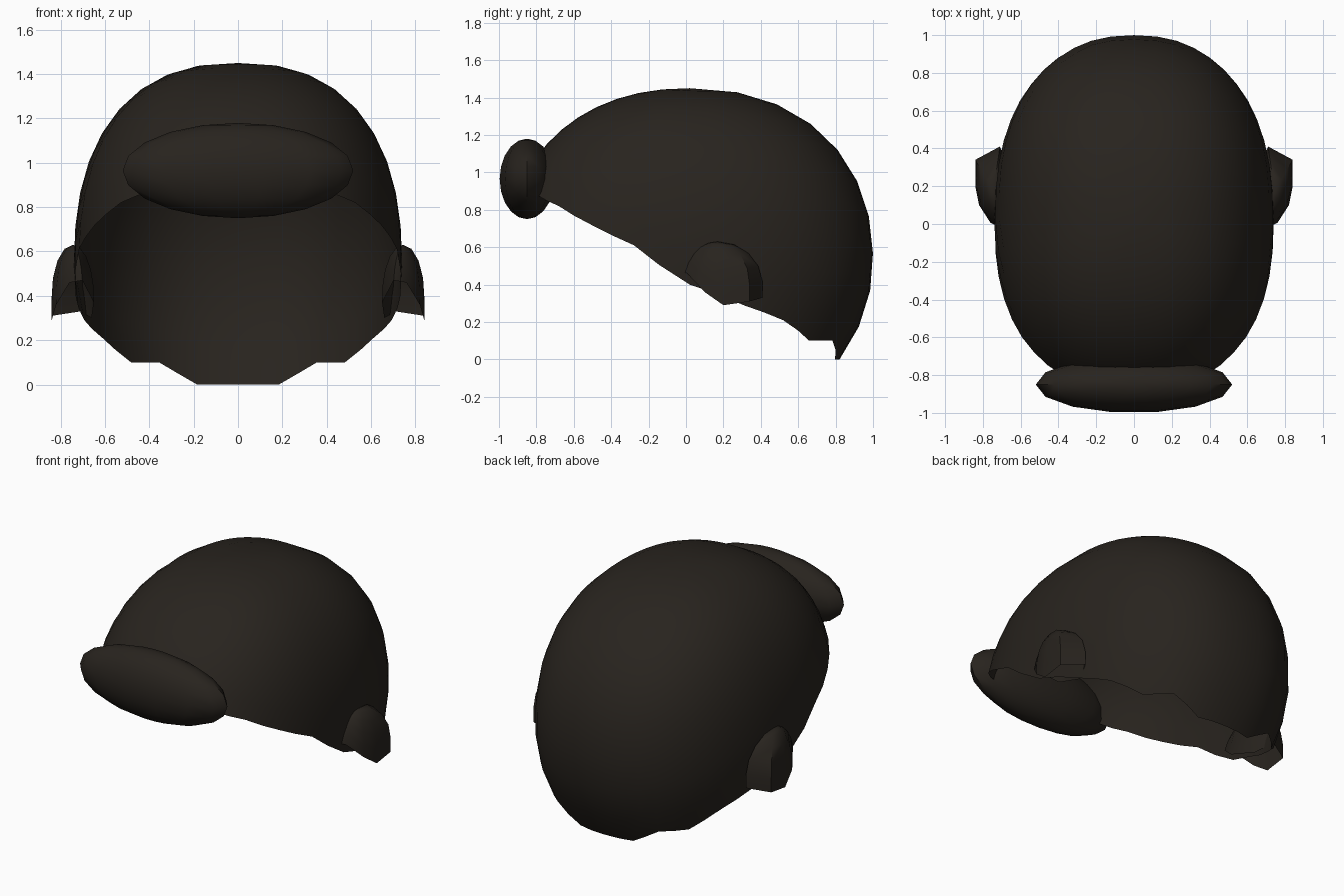
import bpy, bmesh, math
from mathutils import Matrix

if "Cube" in bpy.data.objects:
    bpy.data.objects.remove(bpy.data.objects["Cube"])

mat = bpy.data.materials.new("dark_hair")
mat.diffuse_color = (0.021, 0.017, 0.013, 1)
mat.use_nodes = True
mat.node_tree.nodes["Principled BSDF"].inputs["Base Color"].default_value = mat.diffuse_color


def finish(bm, name):
    bmesh.ops.recalc_face_normals(bm, faces=bm.faces)
    mesh = bpy.data.meshes.new(name)
    bm.to_mesh(mesh)
    bm.free()
    mesh.materials.append(mat)
    ob = bpy.data.objects.new(name, mesh)
    bpy.context.collection.objects.link(ob)
    bpy.ops.object.select_all(action='DESELECT')
    ob.select_set(True)
    bpy.context.view_layer.objects.active = ob
    bpy.ops.object.shade_smooth_by_angle(angle=math.radians(50))


def dome(bm, top, columns):
    """Join columns of points to a shared top point, leaving the bottom open."""
    tip = bm.verts.new(top)
    cols = [[bm.verts.new(p) for p in c] for c in columns]
    for a, b in zip(cols, cols[1:] + cols[:1]):
        bm.faces.new((tip, a[0], b[0]))
        for j in range(len(a) - 1):
            bm.faces.new((a[j], a[j + 1], b[j + 1], b[j]))


def spow(v, e):
    return math.copysign(abs(v) ** e, v)


# Scalp shell: columns run from the crown down to a ragged hairline
# hairline height every 15 degrees, from the nape round to the forehead
hairline = [0, 0, .1, .1, .21, .29, .40, .61, .72, .82, .88, .88, .88, .88]
CY, CZ, RX, RY, RZ = .02, .53, .74, .98, .92
COLS, ROWS = 48, 10
columns = []
for i in range(COLS):
    a = i * math.tau / COLS
    k, odd = divmod(min(i, COLS - i), 2)
    low = (hairline[k] + hairline[k + odd]) / 2
    end = math.acos((low - CZ) / RZ)
    col = []
    for j in range(1, ROWS + 1):
        c = math.cos(end * j / ROWS)
        p = 2.2 + .2 * math.sin(a) ** 2 if c > 0 else 2.0
        s = (1 - abs(c) ** p) ** (1 / p)
        col.append((RX * s * spow(math.sin(a), .88),
                    CY + RY * s * spow(math.cos(a), .88), CZ + RZ * c))
    columns.append(col)
bm = bmesh.new()
dome(bm, (0, CY, CZ + RZ), columns)
finish(bm, "hair_shell")

# Rolled fringe across the forehead
bm = bmesh.new()
bmesh.ops.create_uvsphere(bm, u_segments=14, v_segments=10, radius=1,
                          matrix=Matrix.Translation((0, -.85, .965))
                          @ Matrix.Diagonal((.52, .15, .215, 1))
                          @ Matrix.Rotation(math.pi / 2, 4, 'Z'))
finish(bm, "front_fringe")

# Side tufts: domes over a wedge-shaped plan (x, y, ragged bottom height)
plan = [(.70, -.03, .47), (.76, .0, .46), (.82, .10, .36), (.84, .20, .29),
        (.84, .34, .31), (.71, .41, .33), (.66, .30, .30), (.65, .10, .37)]
TX, TY, TZ, TH = .745, .17, .40, .23
for side, name in ((1, "side_tuft_right"), (-1, "side_tuft_left")):
    columns = []
    for x, y, low in plan:
        end = math.acos((low - TZ) / TH)
        col = []
        for j in range(1, 6):
            t = end * j / 5
            s = math.sin(min(t, math.pi / 2))
            col.append((side * (TX + (x - TX) * s), TY + (y - TY) * s,
                        TZ + TH * math.cos(t)))
        columns.append(col)
    bm = bmesh.new()
    dome(bm, (side * TX, TY, TZ + TH), columns)
    finish(bm, name)
